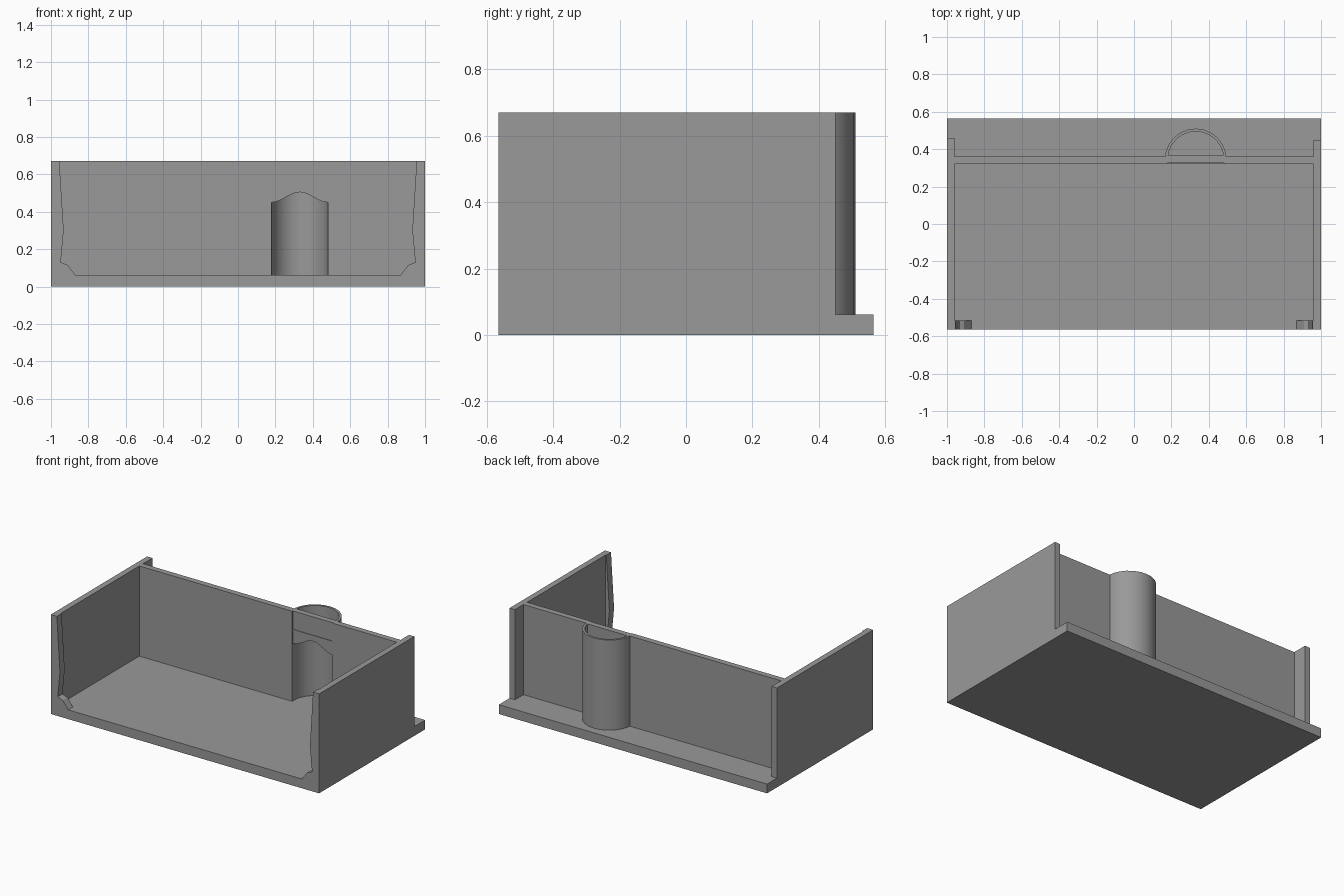
import bpy, bmesh, math
from mathutils import Vector

cube = bpy.data.objects.get("Cube")
if cube:
    bpy.data.objects.remove(cube)

grey = bpy.data.materials.new("plain grey")
grey.use_nodes = True
COLOUR = (0.32, 0.32, 0.32, 1)
grey.diffuse_color = COLOUR
grey.node_tree.nodes["Principled BSDF"].inputs["Base Color"].default_value = COLOUR

FLOOR, TOP = 0.0625, 0.67


def prism(name, outline, start, sweep):
    """Extrude a closed outline of 3D points; start offsets it, sweep is the extrusion."""
    bm = bmesh.new()
    face = bm.faces.new([bm.verts.new(Vector(p) + Vector(start)) for p in outline])
    result = bmesh.ops.extrude_face_region(bm, geom=[face])
    moved = [g for g in result["geom"] if isinstance(g, bmesh.types.BMVert)]
    bmesh.ops.translate(bm, verts=moved, vec=sweep)
    bmesh.ops.recalc_face_normals(bm, faces=bm.faces)
    mesh = bpy.data.meshes.new(name)
    bm.to_mesh(mesh)
    bm.free()
    mesh.materials.append(grey)
    obj = bpy.data.objects.new(name, mesh)
    bpy.context.collection.objects.link(obj)
    return obj


def box(name, x0, x1, y0, y1, z0, z1):
    outline = [(x0, y0, z0), (x1, y0, z0), (x1, y1, z0), (x0, y1, z0)]
    return prism(name, outline, (0, 0, 0), (0, 0, z1 - z0))


# Floor slab
box("floor", -1, 1, -0.565, 0.565, 0, FLOOR)

# Side walls, and the shaped trim at their front edges
trim = [(0.96, TOP), (0.955, TOP), (0.932, 0.3), (0.948, 0.13),
        (0.91, 0.115), (0.87, FLOOR), (0.96, FLOOR)]
for side, label, back in ((1, "left", 0.45), (-1, "right", 0.46)):
    box(label + "_wall", side * 0.96, side, -0.565, back, FLOOR, TOP)
    prism(label + "_front_trim", [(side * x, 0, z) for x, z in trim],
          (0, -0.565, 0), (0, 0.05, 0))

# Back wall on both sides of the chute opening
CX, CY, INNER, OUTER = 0.33, 0.345, 0.15, 0.165
box("back_wall_right", -0.96, CX - INNER, 0.32, 0.36, FLOOR, TOP)
box("back_wall_left", CX + INNER, 0.96, 0.32, 0.36, FLOOR, TOP)

# Recessed panel with a softly arched lower edge
steps = 12
arch = []
for i in range(steps + 1):
    t = -1 + 2 * i / steps
    arch.append((CX + INNER * t, 0, 0.45 + 0.0275 * (1 + math.cos(math.pi * t))))
arch += [(CX + INNER, 0, TOP), (CX - INNER, 0, TOP)]
prism("chute_panel", arch, (0, 0.326, 0), (0, 0.039, 0))
box("panel_ledge", CX - INNER, CX + INNER, 0.322, 0.328, 0.535, 0.547)

# Half-round chute behind the opening
def arc(radius):
    angles = [math.pi * i / steps for i in range(steps + 1)]
    return [(CX + radius * math.cos(a), CY + radius * math.sin(a), 0) for a in angles]

chute = prism("chute", arc(OUTER) + arc(INNER)[::-1], (0, 0, FLOOR), (0, 0, TOP - FLOOR))
bpy.ops.object.select_all(action="DESELECT")
chute.select_set(True)
bpy.context.view_layer.objects.active = chute
bpy.ops.object.shade_smooth_by_angle(angle=math.radians(40))
